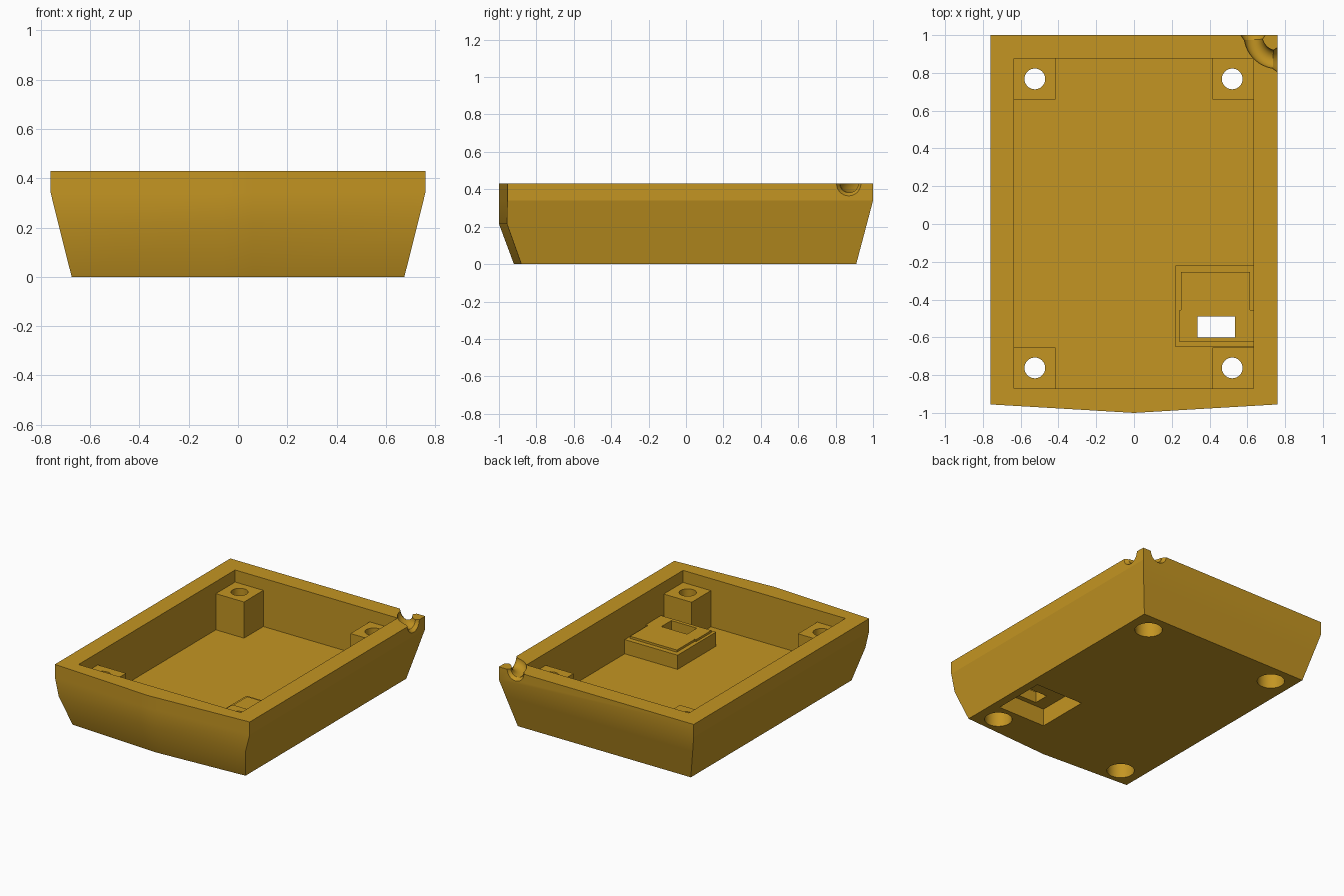
import bpy, bmesh, math
from mathutils import Matrix

if "Cube" in bpy.data.objects:
    bpy.data.objects.remove(bpy.data.objects["Cube"])

mat = bpy.data.materials.new("amber plastic")
mat.diffuse_color = (0.55, 0.30, 0.016, 1)
mat.use_nodes = True
mat.node_tree.nodes["Principled BSDF"].inputs["Base Color"].default_value = mat.diffuse_color


def make(name, bm):
    bmesh.ops.recalc_face_normals(bm, faces=bm.faces[:])
    me = bpy.data.meshes.new(name)
    bm.to_mesh(me)
    bm.free()
    me.materials.append(mat)
    ob = bpy.data.objects.new(name, me)
    bpy.context.collection.objects.link(ob)
    return ob


def loft(name, rings, closed=False):
    bm = bmesh.new()
    rows = [[bm.verts.new(p) for p in r] for r in rings]
    n = len(rows[0])
    pairs = list(zip(rows, rows[1:]))
    if closed:
        pairs.append((rows[-1], rows[0]))
    for a, b in pairs:
        for i in range(n):
            bm.faces.new((a[i], a[(i + 1) % n], b[(i + 1) % n], b[i]))
    if not closed:
        bm.faces.new(rows[0])
        bm.faces.new(rows[-1])
    return make(name, bm)


def box(name, x0, x1, y0, y1, z0, z1):
    return loft(name, [[(x0, y0, z), (x1, y0, z), (x1, y1, z), (x0, y1, z)]
                       for z in (z0, z1)])


def cone(name, loc, r1, r2, depth, rot=None):
    bm = bmesh.new()
    m = Matrix.Translation(loc) @ (rot or Matrix())
    bmesh.ops.create_cone(bm, cap_ends=True, segments=40, radius1=r1,
                          radius2=r2, depth=depth, matrix=m)
    return make(name, bm)


def combine(target, tool, op):
    mod = target.modifiers.new(op, 'BOOLEAN')
    mod.operation, mod.object, mod.solver = op, tool, 'EXACT'
    bpy.context.view_layer.objects.active = target
    bpy.ops.object.modifier_apply(modifier=mod.name)
    bpy.data.objects.remove(tool)


# outer shell: tapered sides and back, bowed front
def ring(z, hx, back, inset):
    xs = [-hx, -0.06, 0, 0.06, hx]
    front = [(x, -1 + inset + (0 if x == 0 else 0.059 * abs(x)), z) for x in xs]
    return front + [(hx, back, z), (-hx, back, z)]


case = loft("case_shell", [ring(0, 0.675, 0.91, 0.08),
                           ring(0.215, 0.729, 0.967, 0),
                           ring(0.34, 0.76, 1.0, 0),
                           ring(0.43, 0.76, 1.0, 0)])

# inner cavity
combine(case, box("cavity", -0.635, 0.632, -0.87, 0.875, 0.09, 0.6), 'DIFFERENCE')

# corner screw posts
for sx in (-1, 1):
    for y0, y1 in ((-0.88, -0.655), (0.66, 0.888)):
        xs = sorted((sx * 0.415, sx * 0.655))
        combine(case, box("post", *xs, y0, y1, 0.04, 0.345), 'UNION')

# switch housing with a thin stepped top
combine(case, box("housing", 0.22, 0.655, -0.65, -0.22, 0.05, 0.19), 'UNION')
combine(case, box("housing_lid_back", 0.25, 0.615, -0.46, -0.255, 0.14, 0.205), 'UNION')
combine(case, box("housing_lid_front", 0.24, 0.65, -0.625, -0.455, 0.14, 0.205), 'UNION')
combine(case, box("pocket", 0.24, 0.615, -0.635, -0.25, -0.1, 0.125), 'DIFFERENCE')
combine(case, box("slot", 0.335, 0.535, -0.6, -0.49, 0.05, 0.4), 'DIFFERENCE')

# screw holes with wide counterbores from below
for x in (-0.525, 0.52):
    for y in (-0.762, 0.768):
        combine(case, cone("screw_hole", (x, y, 0.3), 0.055, 0.055, 0.4), 'DIFFERENCE')
        combine(case, cone("counterbore", (x, y, 0.05), 0.09, 0.09, 0.4), 'DIFFERENCE')

# curved cable channel around the back right corner
R, r = 0.13, 0.048
rings = []
for i in range(48):
    a = math.tau * (i + 0.5) / 48
    rings.append([((R + r * math.cos(t)) * math.cos(a) + 0.76,
                   (R + r * math.cos(t)) * math.sin(a) + 1.0,
                   0.43 + r * math.sin(t))
                  for t in (math.tau * (k + 0.5) / 24 for k in range(24))])
combine(case, loft("cable_channel", rings, True), 'DIFFERENCE')

# flared channel mouths
combine(case, cone("mouth_side", (0.76, 0.87, 0.43), 0.048, 0.082, 0.05,
                   Matrix.Rotation(math.pi / 2, 4, 'Y')), 'DIFFERENCE')
combine(case, cone("mouth_back", (0.63, 1.0, 0.43), 0.048, 0.082, 0.05,
                   Matrix.Rotation(-math.pi / 2, 4, 'X')), 'DIFFERENCE')

# smooth front, back and holes; crisp side walls
bpy.ops.object.select_all(action='DESELECT')
case.select_set(True)
bpy.context.view_layer.objects.active = case
bpy.ops.object.shade_smooth_by_angle(angle=math.radians(28))
for p in case.data.polygons:
    if abs(p.normal.x) > 0.9 and abs(p.center.x) > 0.65:
        p.use_smooth = False
